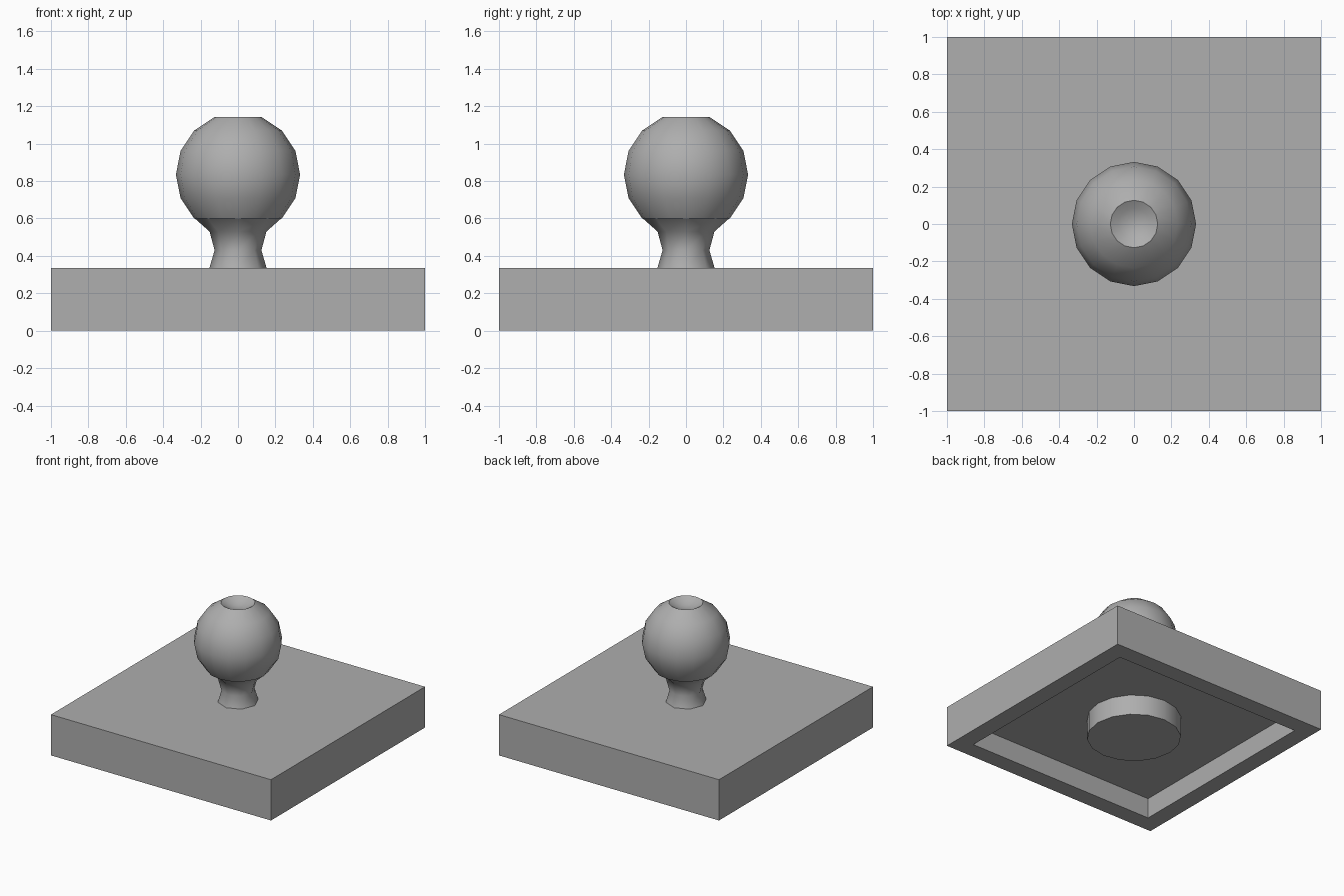
import bpy, bmesh, math

if "Cube" in bpy.data.objects:
    bpy.data.objects.remove(bpy.data.objects["Cube"])

HEIGHT = 0.335
CEILING = 0.167

# Mid-grey plastic
grey = bpy.data.materials.new("mid_grey")
grey.diffuse_color = (0.425, 0.425, 0.425, 1)
grey.use_nodes = True
grey.node_tree.nodes["Principled BSDF"].inputs["Base Color"].default_value = grey.diffuse_color


def make_object(name, bm, smooth=None):
    bmesh.ops.recalc_face_normals(bm, faces=bm.faces)
    mesh = bpy.data.meshes.new(name)
    bm.to_mesh(mesh)
    bm.free()
    mesh.materials.append(grey)
    obj = bpy.data.objects.new(name, mesh)
    bpy.context.collection.objects.link(obj)
    if smooth:
        bpy.ops.object.select_all(action='DESELECT')
        obj.select_set(True)
        bpy.context.view_layer.objects.active = obj
        bpy.ops.object.shade_smooth_by_angle(angle=math.radians(smooth))
    return obj


def lathe(name, profile, sides=16, smooth=42):
    """Revolve (radius, z) points about z; zero radius closes the end."""
    bm = bmesh.new()
    verts = [bm.verts.new((r, 0, z)) for r, z in profile]
    edges = [bm.edges.new(pair) for pair in zip(verts, verts[1:])]
    bmesh.ops.spin(bm, geom=verts + edges, cent=(0, 0, 0), axis=(0, 0, 1),
                   angle=math.tau, steps=sides, use_duplicate=False)
    bmesh.ops.remove_doubles(bm, verts=bm.verts, dist=0.0005)
    return make_object(name, bm, smooth)


# Square base plate, hollowed from below
bm = bmesh.new()
bmesh.ops.create_cube(bm, size=1)
bmesh.ops.scale(bm, vec=(2, 2, HEIGHT), verts=bm.verts)
bmesh.ops.translate(bm, vec=(0, 0, HEIGHT / 2), verts=bm.verts)
bottom = min(bm.faces, key=lambda f: f.calc_center_median().z)
bmesh.ops.inset_region(bm, faces=[bottom], thickness=0.2)
lid = bmesh.ops.extrude_face_region(bm, geom=[bottom])["geom"]
bmesh.ops.translate(bm, vec=(0, 0, CEILING),
                    verts=[v for v in lid if isinstance(v, bmesh.types.BMVert)])
if bottom.is_valid:
    bmesh.ops.delete(bm, geom=[bottom], context='FACES_ONLY')
make_object("base_plate", bm)

# Round post under the plate
lathe("underside_post", [(0, 0), (0.354, 0), (0.354, CEILING)])

# Waisted eight-sided neck
lathe("neck", [(0.153, HEIGHT), (0.125, 0.43), (0.152, 0.53), (0.233, 0.602)],
      sides=8, smooth=50)

# Ball with a shallow dish in its flattened top
ball = [(0.332 * math.cos(a), 0.835 + 0.332 * math.sin(a))
        for a in (math.radians(22.5 * i) for i in range(-2, 4))]
dish = [(0.085, 1.117), (0.043, 1.102), (0, 1.097)]
lathe("ball", ball + dish)
